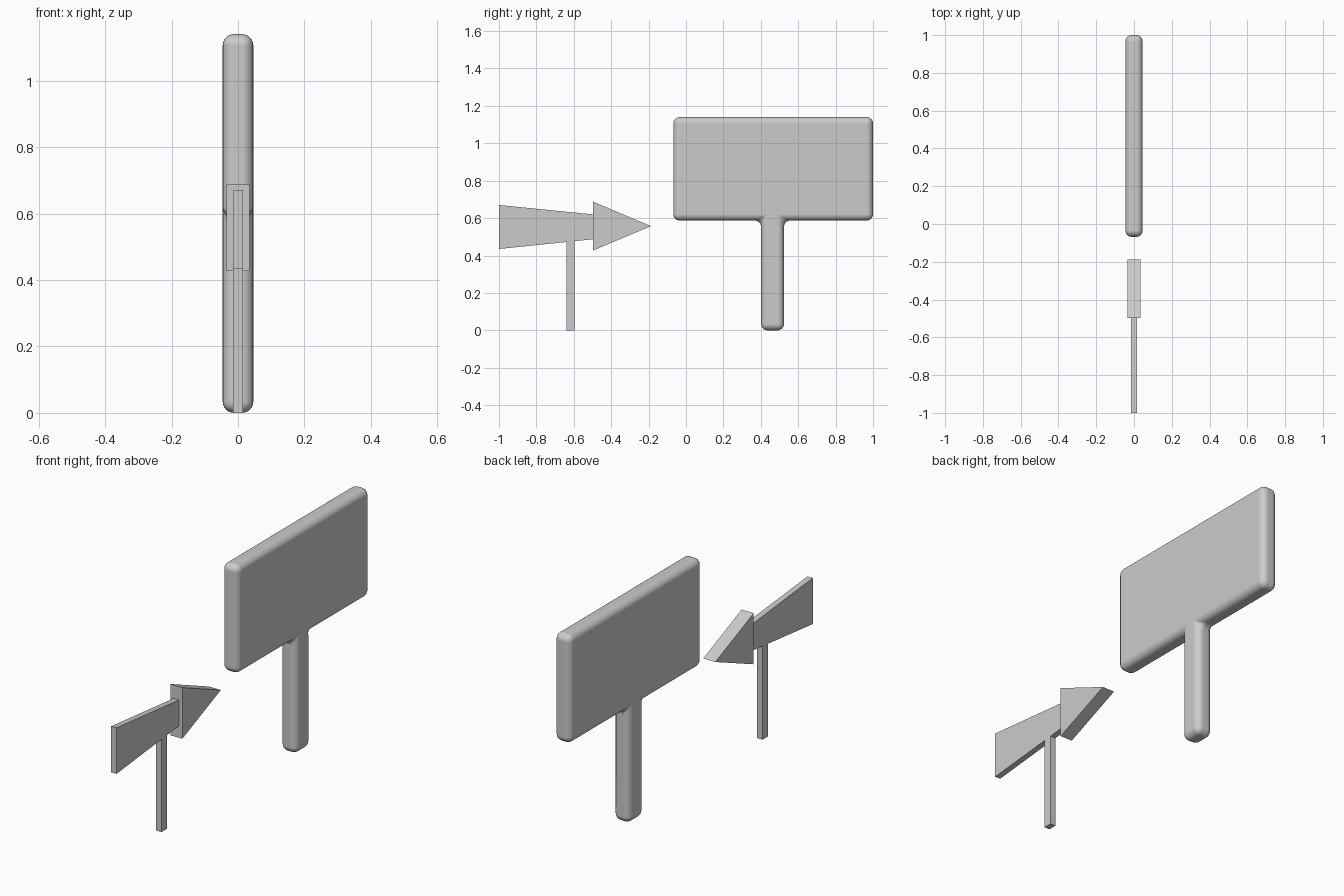
import bpy, bmesh

if "Cube" in bpy.data.objects:
    bpy.data.objects.remove(bpy.data.objects["Cube"])


def prism(name, profile, half_x):
    """Extrude a (y, z) outline symmetrically along x."""
    bm = bmesh.new()
    face = bm.faces.new([bm.verts.new((-half_x, y, z)) for y, z in profile])
    ext = bmesh.ops.extrude_face_region(bm, geom=[face])
    verts = [g for g in ext["geom"] if isinstance(g, bmesh.types.BMVert)]
    bmesh.ops.translate(bm, verts=verts, vec=(2 * half_x, 0, 0))
    bmesh.ops.recalc_face_normals(bm, faces=bm.faces)
    mesh = bpy.data.meshes.new(name)
    bm.to_mesh(mesh)
    bm.free()
    obj = bpy.data.objects.new(name, mesh)
    bpy.context.collection.objects.link(obj)
    return obj


# Rounded sign board with its post, one T-shaped body
sign = prism("sign_board", [
    (0.402, 0.0), (0.524, 0.0), (0.524, 0.587), (1.0, 0.587),
    (1.0, 1.14), (-0.068, 1.14), (-0.068, 0.587), (0.402, 0.587)], 0.046)
bevel = sign.modifiers.new("rounding", "BEVEL")
bevel.width = 0.034
bevel.segments = 6
bevel.limit_method = "ANGLE"
bevel.harden_normals = True
for poly in sign.data.polygons:
    poly.use_smooth = True

# Arrow sign: tapered shaft, wedge head, thin post
prism("arrow_shaft", [
    (-1.0, 0.435), (-0.497, 0.487), (-0.497, 0.62), (-1.0, 0.67)], 0.015)
prism("arrow_head", [
    (-0.497, 0.427), (-0.187, 0.557), (-0.497, 0.688)], 0.034)
prism("arrow_post", [
    (-0.638, 0.0), (-0.595, 0.0), (-0.595, 0.477), (-0.638, 0.473)], 0.015)
